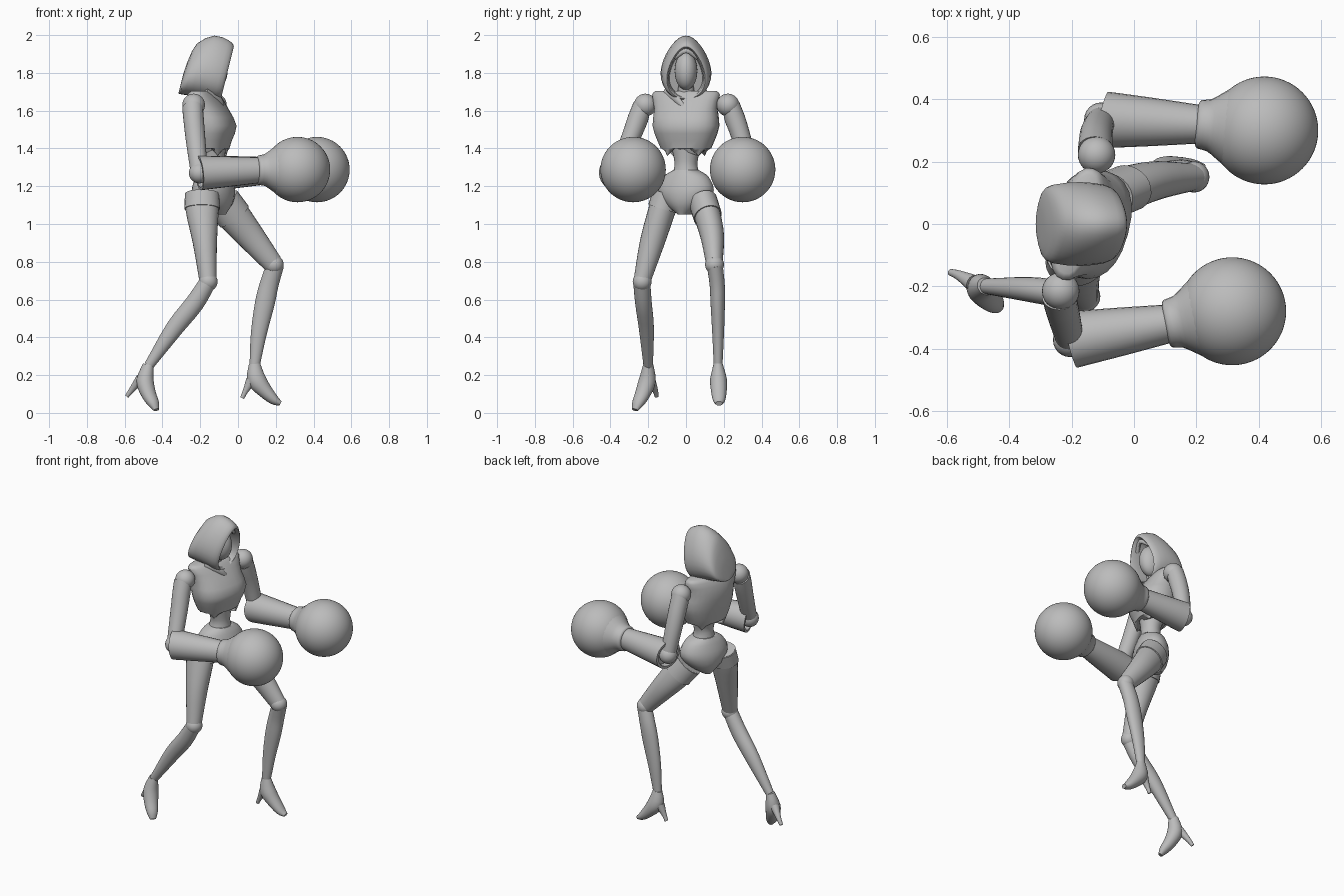
import bpy, bmesh, math
from mathutils import Vector

if "Cube" in bpy.data.objects:
    bpy.data.objects.remove(bpy.data.objects["Cube"], do_unlink=True)

grey = bpy.data.materials.new("plain grey")
grey.use_nodes = True
grey.diffuse_color = (0.5, 0.5, 0.5, 1)
grey.node_tree.nodes["Principled BSDF"].inputs["Base Color"].default_value = (0.5, 0.5, 0.5, 1)

Y = (0, 1, 0)
UP = (0, 0, 1)
SIDES = {"right": -1, "left": 1}


def finish(name, bm):
    bmesh.ops.recalc_face_normals(bm, faces=bm.faces[:])
    mesh = bpy.data.meshes.new(name)
    bm.to_mesh(mesh)
    bm.free()
    mesh.materials.append(grey)
    obj = bpy.data.objects.new(name, mesh)
    bpy.context.collection.objects.link(obj)
    bpy.ops.object.select_all(action='DESELECT')
    obj.select_set(True)
    bpy.context.view_layer.objects.active = obj
    bpy.ops.object.shade_smooth_by_angle(angle=math.radians(38))
    return obj


def spline(rows, steps):
    """Run a soft curve through rows of (x, y, z, width, depth)."""
    p = [Vector(r) for r in rows]
    p = [p[0] * 2 - p[1]] + p + [p[-1] * 2 - p[-2]]
    out = []
    for i in range(1, len(p) - 2):
        a, b, c, d = p[i - 1:i + 3]
        for k in range(steps):
            t = k / steps
            out.append((b * 2 + (c - a) * t + (a * 2 - b * 5 + c * 4 - d) * t ** 2
                        + (b * 3 - a - c * 3 + d) * t ** 3) * 0.5)
    return out + [p[-2]]


def loft(name, rows, hint=Y, fix=None, start=None, steps=3, n=24,
         egg=0, power=1, arch=0, hollow=0):
    """Skin rings of half width and half depth along a path."""
    rows = spline(rows, steps)
    mid = [Vector(r[:3]) for r in rows]
    bm = bmesh.new()
    rings = []
    for i, r in enumerate(rows):
        t = mid[min(i + 1, len(mid) - 1)] - mid[max(i - 1, 0)]
        t = Vector(fix) if fix else t
        if start and i == 0:
            t = Vector(start)
        t.normalize()
        u = Vector(hint)
        u = (u - t * u.dot(t)).normalized()
        v = t.cross(u)
        ring = []
        for k in range(n):
            ang = math.tau * k / n
            c, s = math.cos(ang), math.sin(ang)
            c = math.copysign(abs(c) ** power, c)
            s = math.copysign(abs(s) ** power, s)
            pos = mid[i] + u * max(r[3], .001) * c * (1 - egg * s) + v * max(r[4], .001) * s
            if i == 0:
                pos.z += arch * abs(math.cos(2 * ang))
            ring.append(bm.verts.new(pos))
        rings.append(ring)
    for a, b in zip(rings, rings[1:]):
        for k in range(n):
            j = (k + 1) % n
            bm.faces.new((a[k], a[j], b[j], b[k]))
    first = bm.faces.new(rings[0])
    bm.faces.new(rings[-1])
    bmesh.ops.recalc_face_normals(bm, faces=bm.faces[:])
    if hollow:
        bmesh.ops.inset_individual(bm, faces=[first], thickness=hollow, depth=0)
        bmesh.ops.inset_individual(bm, faces=[first], thickness=.002, depth=-hollow * 2)
    return finish(name, bm)


def ball(name, centre, r, scale=(1, 1, 1), n=24):
    bm = bmesh.new()
    bmesh.ops.create_uvsphere(bm, u_segments=n * 2, v_segments=n, radius=r)
    for v in bm.verts:
        v.co = Vector(centre) + Vector(a * b for a, b in zip(v.co, scale))
    return finish(name, bm)


# Torso, turned a little to its right
twist = (.26, .966, 0)
loft("chest", [(-.145, 0, 1.36, .115, .085), (-.145, 0, 1.44, .152, .105),
               (-.14, 0, 1.52, .178, .125), (-.165, 0, 1.61, .17, .105),
               (-.18, 0, 1.685, .185, .07), (-.18, 0, 1.705, .165, .05)],
     twist, UP, steps=2, power=.85, arch=.05)
loft("abdomen", [(-.14, 0, 1.43, .085, .08), (-.13, 0, 1.35, .065, .06),
                 (-.13, 0, 1.30, .062, .06), (-.13, 0, 1.22, .09, .075)], twist, UP)
loft("pelvis", [(-.13, 0, 1.285, .07, .068), (-.13, 0, 1.25, .125, .085),
                (-.13, 0, 1.18, .155, .105), (-.13, 0, 1.11, .115, .10),
                (-.13, 0, 1.05, .035, .07)], (.42, .91, 0), UP)
loft("neck", [(-.175, 0, 1.66, .055, .05), (-.16, 0, 1.73, .04, .04),
              (-.15, 0, 1.8, .04, .04)])
for side, s in SIDES.items():
    loft(side + "_collar", [(-.15 + .02 * s, .11 * s, 1.70, .02, .012),
                            (-.10, .05 * s, 1.66, .02, .012),
                            (-.075, 0, 1.60, .01, .01)], UP, n=12)

# Hood with a sloping opening and a recessed lining
loft("hood", [(-.302, 0, 1.745, .05, .055), (-.285, 0, 1.78, .10, .095),
              (-.25, 0, 1.82, .122, .14), (-.165, 0, 1.835, .13, .167),
              (-.09, 0, 1.815, .122, .163), (-.06, 0, 1.802, .106, .15),
              (-.068, 0, 1.80, .092, .134), (-.16, 0, 1.80, .085, .12)],
     fix=(.97, 0, -.24), steps=2, n=32, egg=.28)
ball("face", (-.13, 0, 1.81), .1, (.75, .6, 1))
loft("brow", [(-.075, -.06, 1.88, .012, .012), (-.05, 0, 1.92, .015, .012),
              (-.075, .06, 1.88, .012, .012)], UP, n=10)

# Arms: shoulder ball, upper arm, flared forearm, cuff and round glove
arms = {
    "right": [(-.235, -.215, 1.63), (-.24, -.235, 1.61), (-.225, -.295, 1.45),
              (-.205, -.372, 1.27), (.11, -.32, 1.285), (.315, -.28, 1.288)],
    "left": [(-.12, .222, 1.63), (-.125, .24, 1.61), (-.12, .295, 1.45),
             (-.105, .335, 1.27), (.21, .32, 1.285), (.418, .30, 1.288)]}
for side, (shoulder, top, middle, elbow, wrist, fist) in arms.items():
    s = SIDES[side]
    ball(side + "_shoulder", shoulder, .06, n=16)
    loft(side + "_upper_arm", [top + (.057, .055), middle + (.05, .052),
                               elbow + (.045, .045)], start=(0, .7 * s, -.7), hollow=.012)
    ball(side + "_elbow", elbow, .055, n=12)
    half = tuple((a + b) / 2 for a, b in zip(elbow, wrist))
    loft(side + "_forearm", [elbow + (.092, .092), half + (.078, .08),
                             wrist + (.062, .068)], start=(1, -.25 * s, .1), hollow=.016)
    w, f = Vector(wrist), Vector(fist)
    cuff = [(*w.lerp(f, t), r, r) for t, r in
            ((-.04, .066), (0, .078), (.15, .084), (.3, .105), (.5, .135))]
    loft(side + "_cuff", cuff, steps=2)
    ball(side + "_glove", fist, .173, n=32)

# Legs
thighs = {
    "right": [(-.19, -.10, 1.16, .072, .085), (-.19, -.125, 1.08, .072, .088),
              (-.175, -.18, .90, .065, .064), (-.16, -.23, .71, .046, .046)],
    "left": [(-.08, .09, 1.12, .07, .088), (-.02, .115, 1.04, .07, .088),
             (.07, .14, .93, .062, .074), (.185, .15, .79, .044, .053)]}
shins = {
    "right": [(-.155, -.235, .70, .045, .044), (-.23, -.225, .58, .044, .05),
              (-.335, -.21, .45, .04, .047), (-.472, -.20, .25, .025, .026)],
    "left": [(.198, .152, .785, .042, .046), (.165, .165, .68, .04, .05),
             (.142, .168, .58, .038, .052), (.11, .17, .42, .031, .042),
             (.088, .17, .25, .023, .027)]}
feet = {
    "right": [(-.475, -.20, .255, .026, .03), (-.492, -.205, .17, .045, .046),
              (-.473, -.23, .10, .042, .038), (-.447, -.255, .05, .033, .028),
              (-.432, -.27, .016, .018, .013)],
    "left": [(.088, .17, .26, .024, .03), (.097, .172, .18, .044, .05),
             (.14, .174, .12, .042, .04), (.19, .175, .07, .033, .027),
             (.225, .175, .05, .018, .013)]}
heels = {
    "right": [(-.515, -.19, .18, .028, .028), (-.56, -.165, .125, .016, .016),
              (-.588, -.155, .088, .011, .011)],
    "left": [(.07, .172, .17, .03, .03), (.042, .172, .12, .016, .016),
             (.022, .172, .078, .011, .011)]}
knees = {"right": (-.158, -.232, .695), "left": (.192, .151, .785)}
for side in SIDES:
    loft(side + "_thigh", thighs[side])
    # Raised band at the top of the leg
    band = [r[:3] + (r[3] + .006, r[4] + .006) for r in thighs[side][:2]]
    loft(side + "_thigh_band", band, steps=1)
    ball(side + "_knee", knees[side], .05, n=14)
    loft(side + "_shin", shins[side])
    across = (.6, .78, 0) if side == "right" else Y
    loft(side + "_foot", feet[side], across)
    loft(side + "_heel", heels[side], across, n=14)
